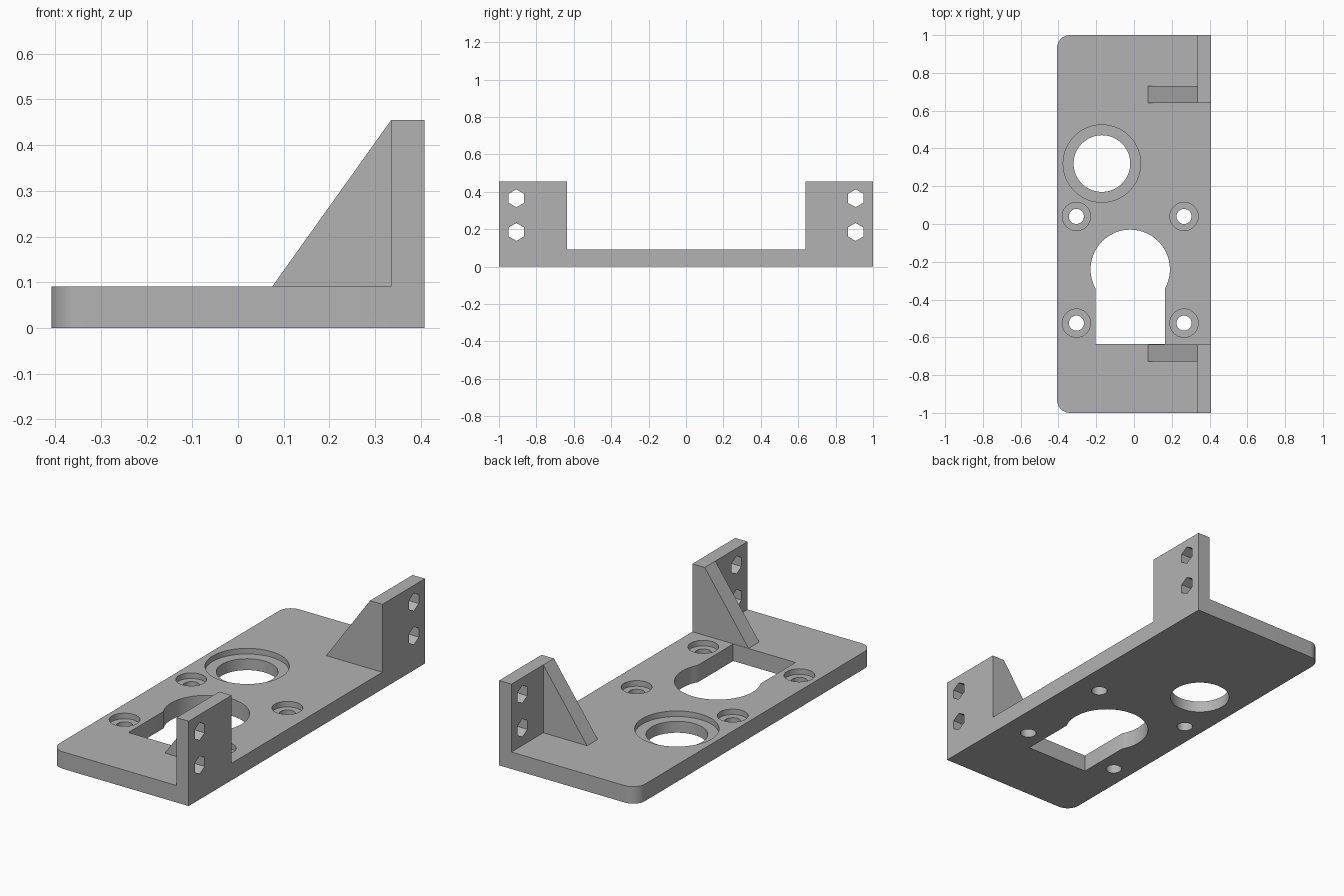
import bpy, bmesh
from math import pi, cos, sin, sqrt, atan2
from mathutils import Vector

default = bpy.data.objects.get("Cube")
if default:
    bpy.data.objects.remove(default, do_unlink=True)

# Overall sizes
HALF_X, HALF_Y = 0.408, 1.0
PLATE_T, TAB_TOP = 0.091, 0.455
TAB_X, TAB_Y = 0.335, 0.64
CORNER = 0.07
BORE_DEPTH = 0.03

grey = bpy.data.materials.new("plain grey")
grey.use_nodes = True
grey.diffuse_color = (0.45, 0.45, 0.45, 1)
grey.node_tree.nodes["Principled BSDF"].inputs["Base Color"].default_value = grey.diffuse_color


def prism(name, points, direction):
    """Extrude a closed outline of 3D points along a direction."""
    bm = bmesh.new()
    face = bm.faces.new([bm.verts.new(p) for p in points])
    new = bmesh.ops.extrude_face_region(bm, geom=[face])["geom"]
    moved = [g for g in new if isinstance(g, bmesh.types.BMVert)]
    bmesh.ops.translate(bm, verts=moved, vec=Vector(direction))
    bmesh.ops.recalc_face_normals(bm, faces=bm.faces)
    mesh = bpy.data.meshes.new(name)
    bm.to_mesh(mesh)
    bm.free()
    mesh.materials.append(grey)
    obj = bpy.data.objects.new(name, mesh)
    bpy.context.collection.objects.link(obj)
    return obj


def arc(cx, cy, r, start, end, n):
    steps = [start + (end - start) * i / n for i in range(n + 1)]
    return [(cx + r * cos(a), cy + r * sin(a)) for a in steps]


def upright(name, outline, z0, z1):
    return prism(name, [(x, y, z0) for x, y in outline], (0, 0, z1 - z0))


def combine(target, tool, operation):
    """Apply a boolean to the target and remove the tool."""
    tool.hide_render = True
    mod = target.modifiers.new("combine", "BOOLEAN")
    mod.operation, mod.object, mod.solver = operation, tool, "EXACT"
    bpy.context.view_layer.objects.active = target
    bpy.ops.object.modifier_apply(modifier=mod.name)
    bpy.data.objects.remove(tool, do_unlink=True)


def bore(target, x, y, r, r_top, n):
    """Through hole with a wider shallow recess at the top."""
    for radius, bottom in ((r, -0.1), (r_top, PLATE_T - BORE_DEPTH)):
        circle = arc(x, y, radius, 0, 2 * pi, n)[:-1]
        combine(target, upright("hole_cutter", circle, bottom, 0.2), "DIFFERENCE")


# Base plate, rounded on its left-hand long edge
outline = [(HALF_X, -HALF_Y), (HALF_X, HALF_Y)]
outline += arc(-HALF_X + CORNER, HALF_Y - CORNER, CORNER, pi / 2, pi, 12)
outline += arc(-HALF_X + CORNER, -HALF_Y + CORNER, CORNER, pi, 1.5 * pi, 12)
bracket = upright("mounting_bracket", outline, 0, PLATE_T)

# Large recessed hole and four screw holes
bore(bracket, -0.17, 0.32, 0.15, 0.205, 64)
for x in (-0.305, 0.265):
    for y in (0.04, -0.525):
        bore(bracket, x, y, 0.04, 0.075, 32)

# Keyhole opening: round top joined to a rectangular slot
cx, cy, r, half = -0.02, -0.24, 0.21, 0.185
low = atan2(-sqrt(r * r - half * half), half)
keyhole = arc(cx, cy, r, low, pi - low, 48)
keyhole += [(cx - half, -0.635), (cx + half, -0.635)]
combine(bracket, upright("keyhole_cutter", keyhole, -0.1, 0.2), "DIFFERENCE")

# Upright tabs with sloping gussets and hexagonal holes, at both ends
for side in (1, -1):
    inner = side * TAB_Y if side > 0 else -0.637
    tab = [(TAB_X, inner), (HALF_X, inner), (HALF_X, side * HALF_Y), (TAB_X, side * HALF_Y)]
    combine(bracket, upright("tab", tab, 0.03, TAB_TOP), "UNION")

    slope = [(0.075, PLATE_T), (TAB_X, TAB_TOP), (TAB_X + 0.03, TAB_TOP),
             (TAB_X + 0.03, 0.05), (0.075, 0.05)]
    gusset = prism("gusset", [(x, inner, z) for x, z in slope], (0, side * 0.09, 0))
    combine(bracket, gusset, "UNION")

    for z in (0.185, 0.365):
        hexagon = arc(side * 0.907, z, 0.048, pi / 6, pi / 6 + 2 * pi, 6)[:-1]
        cutter = prism("hex_cutter", [(0.2, y, h) for y, h in hexagon], (0.4, 0, 0))
        combine(bracket, cutter, "DIFFERENCE")

# Smooth round walls, crisp edges
bpy.ops.object.select_all(action="DESELECT")
bracket.select_set(True)
bpy.context.view_layer.objects.active = bracket
bpy.ops.object.shade_smooth_by_angle()
